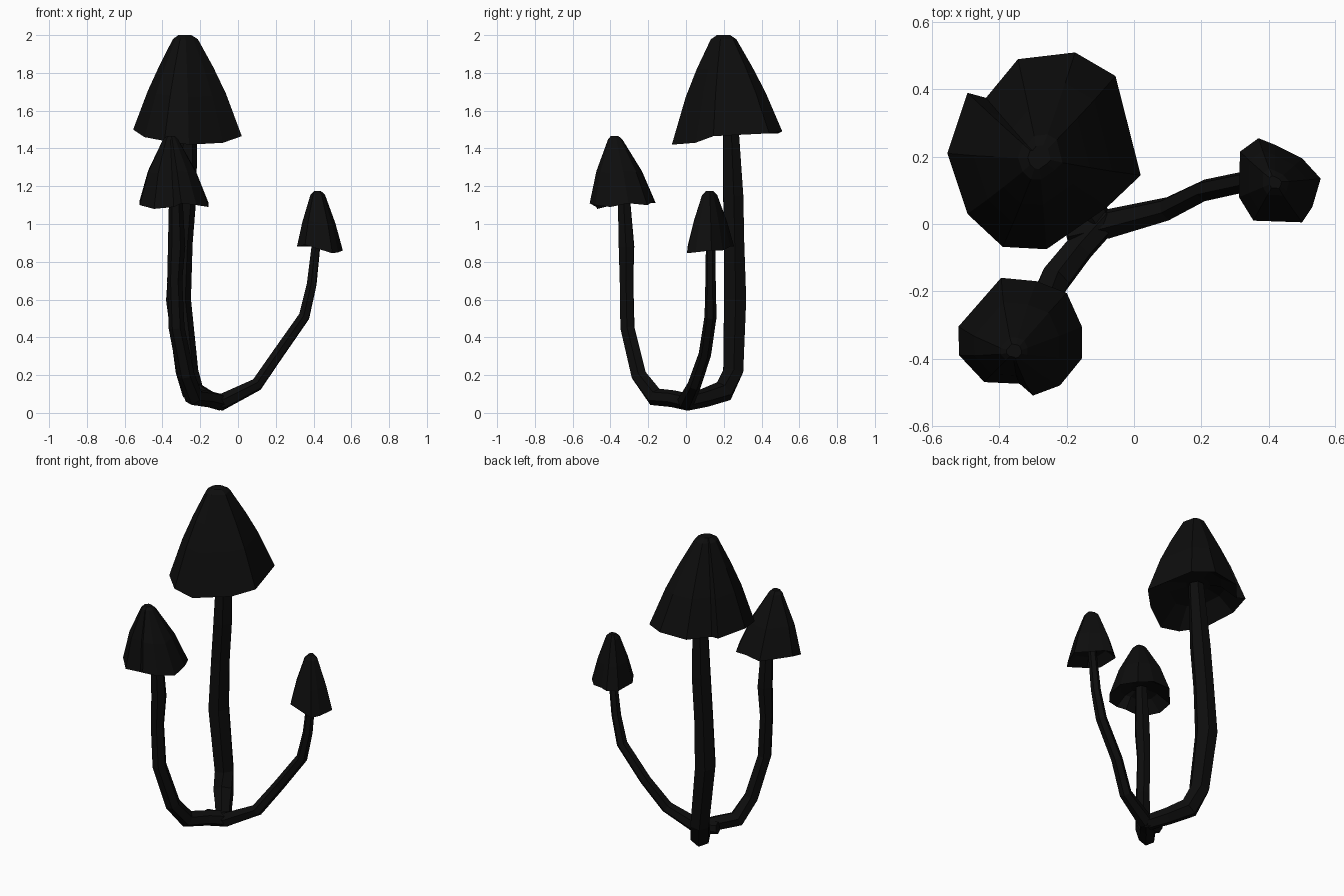
import bpy, bmesh, math
from mathutils import Vector

black = bpy.data.materials.new("near black")
black.diffuse_color = (0.004, 0.004, 0.004, 1)


def finish(bm, name):
    bmesh.ops.recalc_face_normals(bm, faces=bm.faces)
    me = bpy.data.meshes.new(name)
    bm.to_mesh(me)
    bm.free()
    me.materials.append(black)
    ob = bpy.data.objects.new(name, me)
    bpy.context.collection.objects.link(ob)


def skin(name, rings):
    """Join rings of points into a closed flat-faced body."""
    bm = bmesh.new()
    vr = [[bm.verts.new(p) for p in ring] for ring in rings]
    n = len(vr[0])
    for a, b in zip(vr, vr[1:]):
        for i in range(n):
            j = (i + 1) % n
            bm.faces.new((a[i], a[j], b[j], b[i]))
    bm.faces.new(vr[0][::-1])
    bm.faces.new(vr[-1])
    finish(bm, name)


def stem(name, path, sides=6):
    """Tube along (x, y, z, radius) points."""
    pts = [Vector(p[:3]) for p in path]
    side = None
    rings = []
    for i, p in enumerate(pts):
        t = (pts[min(i + 1, len(pts) - 1)] - pts[max(i - 1, 0)]).normalized()
        side = t.orthogonal() if side is None else side - t * side.dot(t)
        side.normalize()
        up = t.cross(side)
        rings.append([p + path[i][3] * (side * math.cos(k * math.tau / sides)
                      + up * math.sin(k * math.tau / sides)) for k in range(sides)])
    skin(name, rings)


def cap(name, rim, top, levels, hollow):
    """Irregular rim drawn in to a blunt top; levels are (height share, width share)."""
    rim = [Vector(p) for p in rim]
    mid = sum(rim, Vector()) / len(rim)
    top = Vector(top)

    def ring(h, w):
        c = mid.lerp(top, h)
        return [c + Vector((p.x - mid.x, p.y - mid.y, (p.z - mid.z) * (1 - h))) * w
                for p in rim]
    skin(name, [ring(hollow, 0.25), ring(hollow * 0.8, 0.6), rim]
         + [ring(h, w) for h, w in levels])


# Large mushroom
stem("large_stem", [(-0.10, 0, 0.055, 0.045), (-0.17, 0.10, 0.08, 0.05),
                    (-0.24, 0.20, 0.115, 0.06), (-0.27, 0.25, 0.22, 0.06),
                    (-0.315, 0.26, 0.6, 0.066), (-0.30, 0.255, 0.9, 0.06),
                    (-0.28, 0.25, 1.15, 0.06), (-0.26, 0.235, 1.56, 0.045)])
cap("large_cap", [(0.02, 0.145, 1.465), (-0.055, 0.44, 1.48), (-0.175, 0.51, 1.49),
                  (-0.345, 0.49, 1.48), (-0.44, 0.375, 1.48), (-0.495, 0.39, 1.49),
                  (-0.555, 0.21, 1.5), (-0.495, 0.03, 1.46), (-0.39, -0.068, 1.44),
                  (-0.26, -0.075, 1.42), (-0.08, 0.05, 1.43)],
    (-0.285, 0.2, 2.0), [(0.42, 0.72), (0.68, 0.5), (0.96, 0.23), (1, 0.12)], 0.2)

# Medium mushroom
stem("medium_stem", [(-0.08, 0.02, 0.055, 0.045), (-0.16, -0.07, 0.075, 0.045),
                     (-0.235, -0.165, 0.085, 0.05), (-0.275, -0.25, 0.2, 0.045),
                     (-0.325, -0.31, 0.45, 0.042), (-0.335, -0.315, 0.7, 0.04),
                     (-0.325, -0.315, 0.88, 0.046), (-0.33, -0.33, 1.16, 0.035)])
cap("medium_cap", [(-0.155, -0.305, 1.11), (-0.2, -0.205, 1.1), (-0.29, -0.17, 1.12),
                   (-0.395, -0.16, 1.11), (-0.522, -0.305, 1.12), (-0.52, -0.39, 1.1),
                   (-0.445, -0.47, 1.08), (-0.34, -0.475, 1.09), (-0.3, -0.51, 1.11),
                   (-0.22, -0.48, 1.1), (-0.155, -0.4, 1.09)],
    (-0.355, -0.38, 1.465), [(0.48, 0.69), (0.95, 0.22), (1, 0.12)], 0.2)

# Small mushroom
stem("small_stem", [(-0.20, -0.03, 0.07, 0.035), (-0.08, 0.0, 0.06, 0.045),
                    (0.10, 0.045, 0.15, 0.036), (0.21, 0.10, 0.31, 0.033),
                    (0.35, 0.13, 0.51, 0.032), (0.39, 0.13, 0.68, 0.028),
                    (0.42, 0.13, 0.95, 0.024)])
cap("small_cap", [(0.555, 0.135, 0.86), (0.5, 0.195, 0.86), (0.42, 0.235, 0.88),
                  (0.37, 0.255, 0.88), (0.315, 0.215, 0.88), (0.312, 0.08, 0.88),
                  (0.355, 0.01, 0.89), (0.5, 0.005, 0.845), (0.53, 0.05, 0.85)],
    (0.42, 0.125, 1.175), [(0.45, 0.72), (0.93, 0.32), (1, 0.15)], 0.2)
